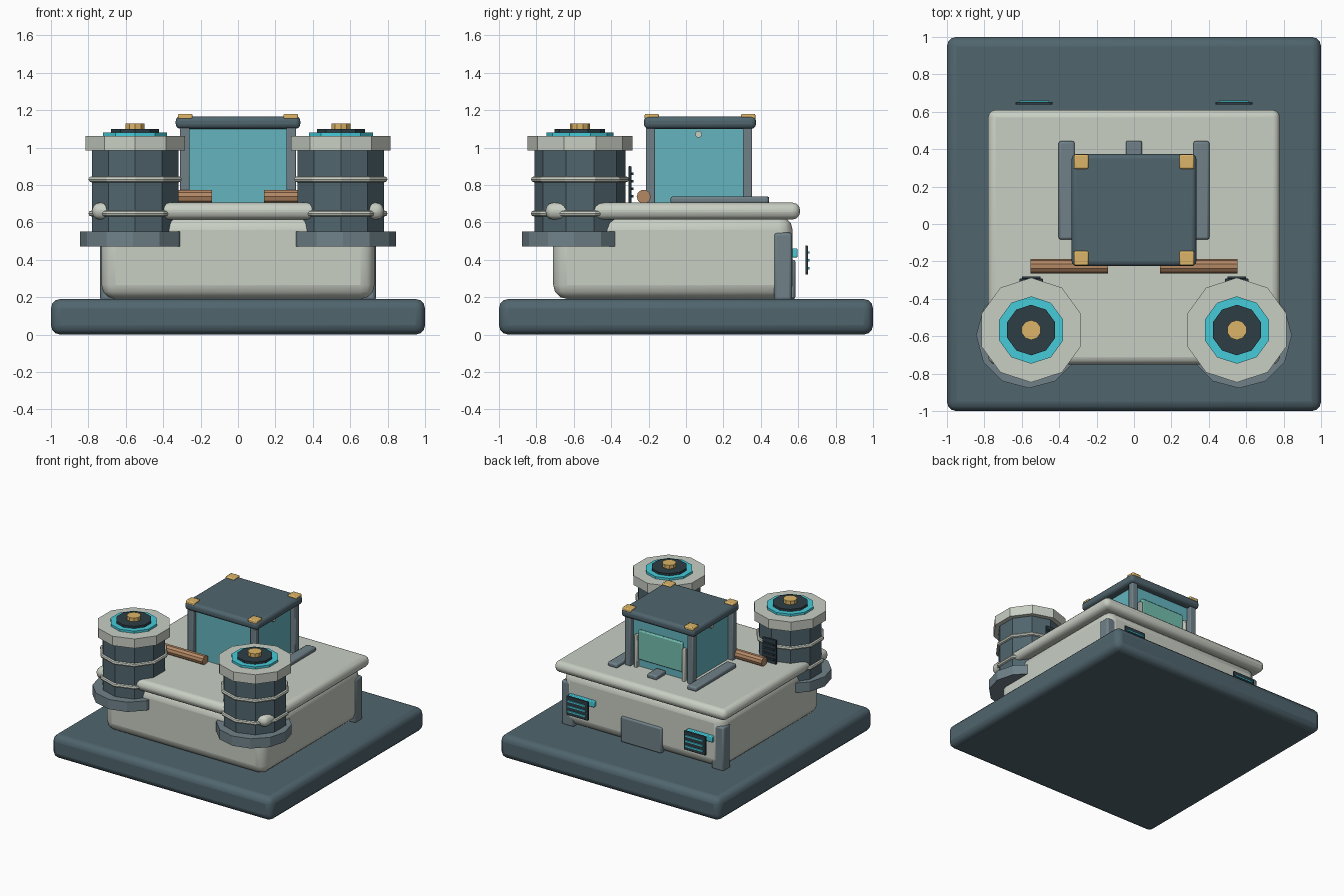
import bpy, bmesh, math
from mathutils import Matrix, Vector

if "Cube" in bpy.data.objects:
    bpy.data.objects.remove(bpy.data.objects["Cube"])

COLORS = {
    "slate": (.08, .13, .155), "pale": (.58, .62, .55), "glass": (.13, .46, .52),
    "cyan": (.06, .60, .70), "dark": (.026, .048, .06), "gold": (.72, .46, .14),
    "wood": (.46, .25, .13), "steel": (.16, .22, .25), "mint": (.17, .52, .43),
}
mats = {}
for key, rgb in COLORS.items():
    mats[key] = bpy.data.materials.new(key)
    mats[key].diffuse_color = (*rgb, 1)


def finish(name, bm, mat, bevel, segs):
    mesh = bpy.data.meshes.new(name)
    bm.to_mesh(mesh)
    bm.free()
    ob = bpy.data.objects.new(name, mesh)
    bpy.context.collection.objects.link(ob)
    mesh.materials.append(mats[mat])
    if bevel:
        mod = ob.modifiers.new("bevel", 'BEVEL')
        mod.width, mod.segments, mod.limit_method = bevel, segs, 'ANGLE'
        mod.angle_limit = math.radians(50)
        bpy.context.view_layer.objects.active = ob
        ob.select_set(True)
        bpy.ops.object.shade_smooth_by_angle(angle=math.radians(31))
        ob.select_set(False)
    return ob


def box(name, x, y, z, mat, bevel=0, segs=2):
    """Box from (min, max) ranges."""
    bm = bmesh.new()
    size = [r[1] - r[0] for r in (x, y, z)]
    mid = Vector([(r[0] + r[1]) / 2 for r in (x, y, z)])
    bmesh.ops.create_cube(bm, size=1, matrix=Matrix.Translation(mid) @ Matrix.Diagonal((*size, 1)))
    return finish(name, bm, mat, bevel, segs)


def prism(name, center, radius, length, sides, mat, axis='Z'):
    """Flat-sided cylinder centred on a point."""
    bm = bmesh.new()
    m = Matrix.Translation(center)
    if axis == 'X':
        m = m @ Matrix.Rotation(math.pi / 2, 4, 'Y')
    bmesh.ops.create_cone(bm, cap_ends=True, segments=sides, radius1=radius, radius2=radius,
                          depth=length, matrix=m)
    return finish(name, bm, mat, 0, 1)


def ring(name, center, major, minor, sides, mat):
    """Round-section ring with a flat-sided outline."""
    bm = bmesh.new()
    n = 8
    rows = []
    for i in range(sides):
        a = math.pi / 2 + math.tau * i / sides
        row = []
        for j in range(n):
            b = math.tau * j / n
            r = major + minor * math.cos(b)
            row.append(bm.verts.new(Vector(center) + Vector(
                (r * math.cos(a), r * math.sin(a), minor * math.sin(b)))))
        rows.append(row)
    for i in range(sides):
        p, q = rows[i], rows[(i + 1) % sides]
        for j in range(n):
            k = (j + 1) % n
            bm.faces.new((p[j], q[j], q[k], p[k]))
    return finish(name, bm, mat, 0, 1)


def sx(s, a, b):
    """Mirror an x range to side s."""
    return tuple(sorted((s * a, s * b)))


# Base, building body, roof slab and back door
box("base_slab", (-1, 1), (-1, 1), (0, .19), "slate", .05, 3)
box("building_body", (-.73, .73), (-.71, .57), (.19, .635), "pale", .075, 3)
box("roof_slab", (-.78, .78), (-.75, .61), (.615, .705), "pale", .04, 3)
box("back_door", (-.185, .185), (.54, .585), (.19, .40), "steel", .012)

# Cabin on the roof
box("cabin_glass", (-.265, .265), (-.175, .315), (.70, 1.11), "glass")
box("cabin_roof", (-.333, .333), (-.225, .374), (1.10, 1.167), "slate", .025, 3)
box("cabin_back_panel", (-.2, .2), (.31, .338), (.77, 1.01), "mint", .008)
box("cabin_back_step", (-.043, .043), (.32, .445), (.70, .738), "steel", .01)

for s, side in ((-1, "left"), (1, "right")):
    # Cabin posts, roof lights, door bars, side rails and knobs
    for y, end in ((-.19, "front"), (.329, "back")):
        box(f"cabin_post_{end}_{side}", sx(s, .258, .31), (y - .025, y + .025), (.70, 1.11), "steel", .006)
    for y, end in ((-.183, "front"), (.333, "back")):
        box(f"roof_light_{end}_{side}", sx(s, .243, .322), (y - .038, y + .038), (1.15, 1.18), "gold", .008)
    box(f"cabin_door_bar_{side}", sx(s, .205, .23), (.315, .348), (.70, .97), "pale", .005)
    box(f"roof_rail_{side}", sx(s, .317, .403), (-.083, .443), (.70, .738), "steel", .012)
    prism(f"cabin_knob_{side}", (s * .27, .067, 1.07), .018, .03, 10, "pale", 'X')

    # Roof log
    prism(f"roof_log_{side}", (s * .346, -.226, .737), .038, .415, 10, "wood", 'X')

    # Back buttress and floating vent with cyan slats
    box(f"back_buttress_{side}", sx(s, .625, .737), (.47, .567), (.18, .545), "steel", .015)
    box(f"vent_light_bar_{side}", sx(s, .42, .655), (.55, .596), (.412, .46), "cyan", .006)
    box(f"back_vent_{side}", sx(s, .435, .633), (.638, .652), (.32, .476), "dark", .004)
    for i in range(3):
        z = .355 + i * .042
        box(f"back_vent_slat_{side}_{i}", sx(s, .455, .613), (.65, .66), (z - .006, z + .006), "cyan")

    # Corner tower: platform, drum, bands and stacked cap
    cx, cy = s * .55, -.567
    prism(f"tower_platform_{side}", (s * .562, -.596, .511), .282, .08, 12, "steel")
    prism(f"tower_drum_{side}", (cx, cy, .765), .243, .45, 10, "slate")
    for i, z in enumerate((.647, .83)):
        ring(f"tower_band_{side}_{i}", (cx, cy, z), .246, .016, 10, "pale")
    for name, r, z0, z1, mat in (("cap", .28, .985, 1.062, "pale"), ("glow", .18, 1.055, 1.08, "cyan"),
                                 ("hub", .135, 1.07, 1.098, "dark"), ("button", .053, 1.09, 1.128, "gold")):
        prism(f"tower_{name}_{side}", (cx, cy, (z0 + z1) / 2), r, z1 - z0, 10, mat)

    # Vent on the back of the tower
    box(f"tower_vent_{side}", sx(s, .487, .613), (-.308, -.292), (.70, .90), "dark", .004)
    for i in range(4):
        z = .74 + i * .04
        box(f"tower_vent_slat_{side}_{i}", sx(s, .5, .6), (-.293, -.282), (z - .007, z + .007), "dark")

for m in bpy.data.materials:
    if m.users and not m.is_grease_pencil:
        m.use_nodes = True
        m.node_tree.nodes["Principled BSDF"].inputs["Base Color"].default_value = m.diffuse_color
